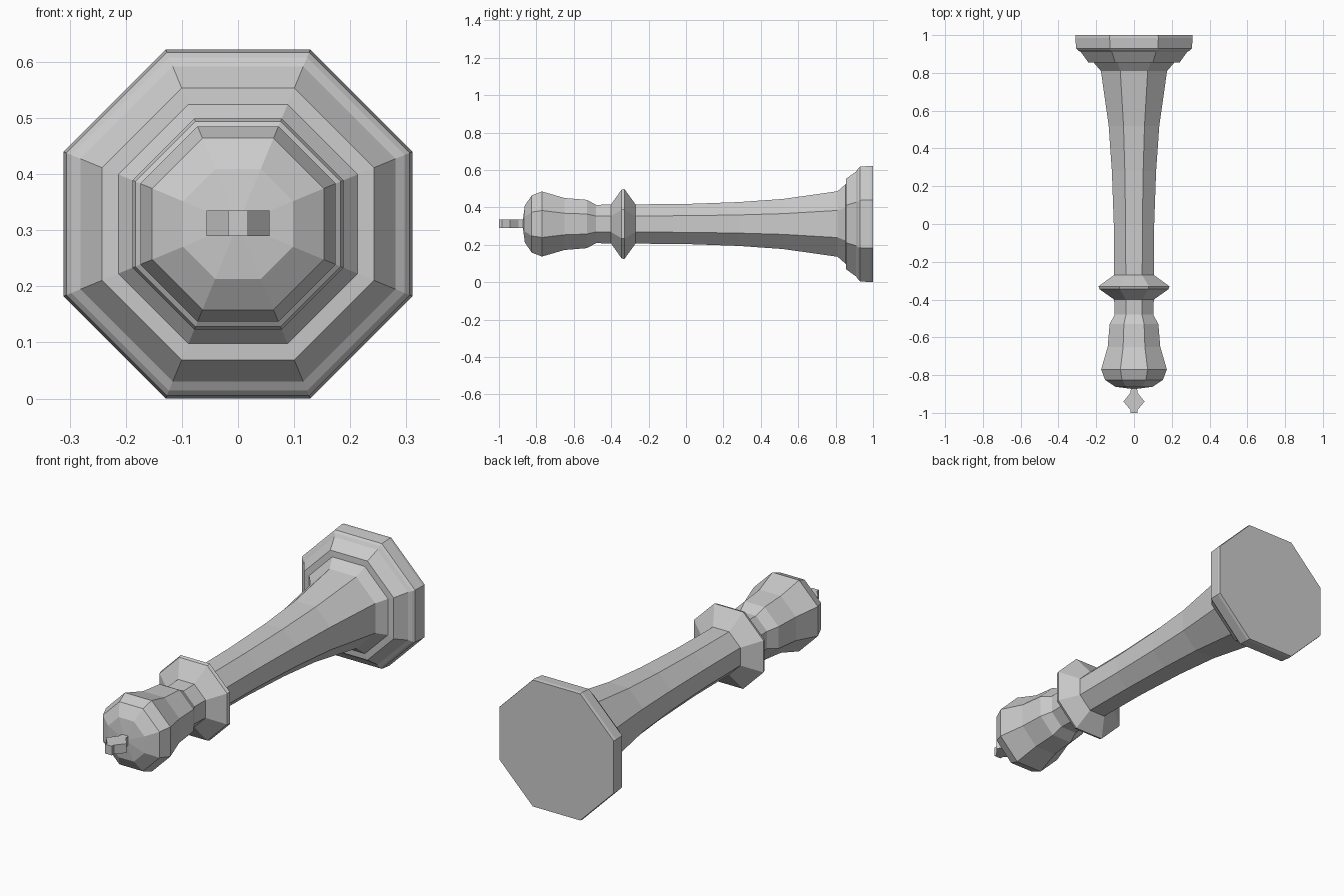
import bpy, bmesh
from math import cos, sin, pi

if "Cube" in bpy.data.objects:
    bpy.data.objects.remove(bpy.data.objects["Cube"])

SIDES = 8
AXIS_Z = 0.311


def lathe(name, profile):
    """Octagonal turned part along y; profile = (y, flat-to-axis distance)."""
    bm = bmesh.new()
    rings = []
    for y, r in profile:
        rad = r / cos(pi / SIDES)
        rings.append([bm.verts.new((rad * cos((i + .5) * 2 * pi / SIDES), y,
                                    AXIS_Z + rad * sin((i + .5) * 2 * pi / SIDES)))
                      for i in range(SIDES)])
    for a, b in zip(rings, rings[1:]):
        for i in range(SIDES):
            j = (i + 1) % SIDES
            bm.faces.new((a[i], a[j], b[j], b[i]))
    bm.faces.new(rings[0])
    bm.faces.new(rings[-1])
    finish(name, bm)


def finish(name, bm):
    bmesh.ops.recalc_face_normals(bm, faces=bm.faces)
    mesh = bpy.data.meshes.new(name)
    bm.to_mesh(mesh)
    bm.free()
    bpy.context.collection.objects.link(bpy.data.objects.new(name, mesh))


# One continuous turned body: stepped foot, flared stem, collar, neck and head
foot = [(1.0, .309), (.985, .311), (.93, .306), (.92, .297), (.91, .281),
        (.856, .242), (.854, .213)]
stem = [(.81, .175), (.52, .134), (.28, .117), (0, .107), (-.27, .105)]
collar = [(-.33, .188), (-.345, .183), (-.40, .105)]
head = [(-.48, .102), (-.53, .129), (-.65, .139), (-.77, .174),
        (-.825, .153), (-.862, .098), (-.874, .004)]
lathe("chess_piece_body", foot + stem + collar + head)

# Small finial: flat diamond with tabs, mirrored outline extruded in z
half = [(.014, -.86), (.02, -.895), (.056, -.94), (.018, -.985), (.018, -1.0)]
outline = half + [(-x, y) for x, y in reversed(half)]
bm = bmesh.new()
face = bm.faces.new([bm.verts.new((x, y, .29)) for x, y in outline])
ext = bmesh.ops.extrude_face_region(bm, geom=[face])
bmesh.ops.translate(bm, vec=(0, 0, .045),
                    verts=[v for v in ext["geom"] if isinstance(v, bmesh.types.BMVert)])
finish("finial", bm)
